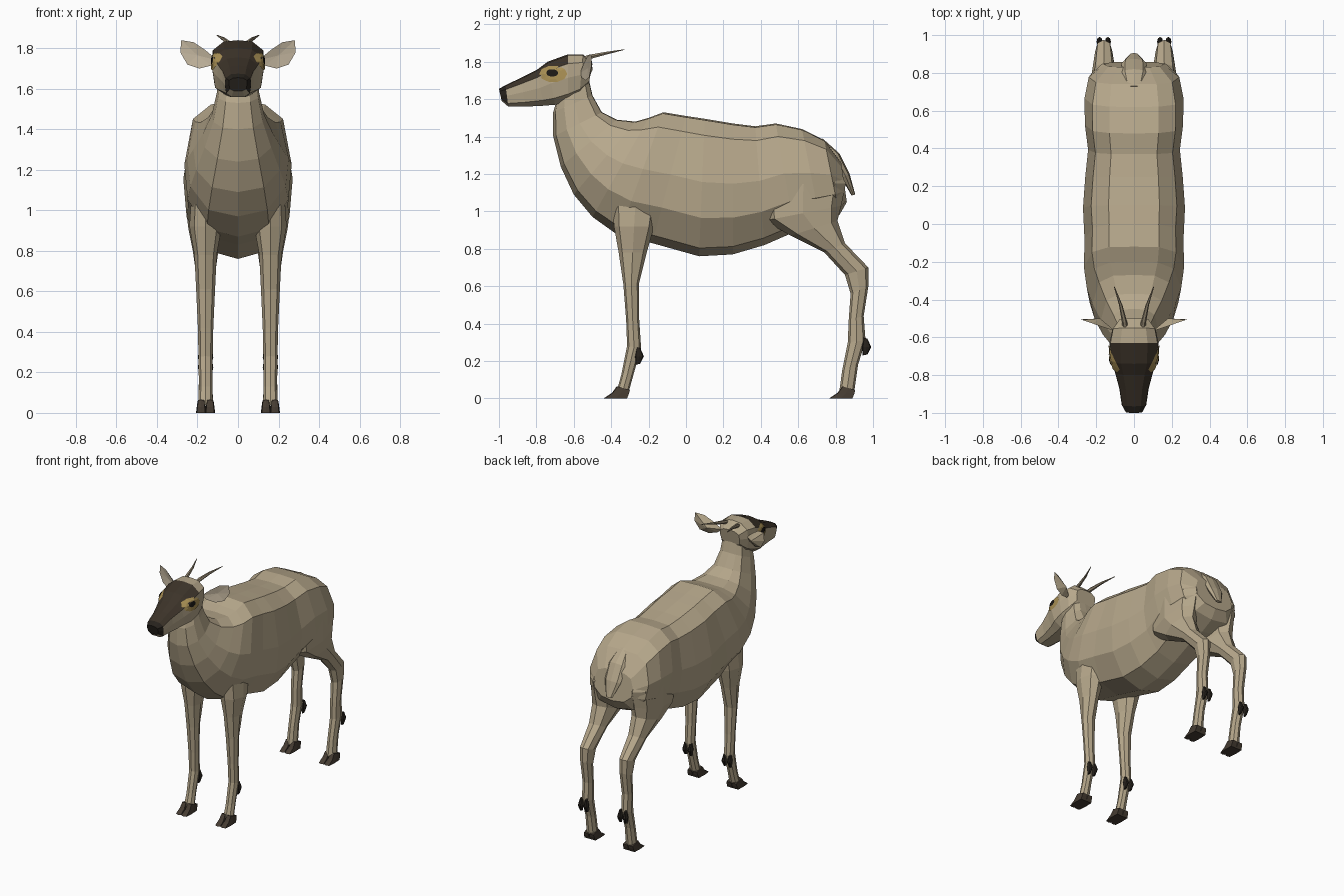
import bpy, bmesh, math
from mathutils import Vector
from mathutils.bvhtree import BVHTree

if "Cube" in bpy.data.objects:
    bpy.data.objects.remove(bpy.data.objects["Cube"], do_unlink=True)


def make_material(name, red, green, blue):
    mat = bpy.data.materials.new(name)
    mat.use_nodes = True
    colour = (red, green, blue, 1)
    mat.diffuse_color = colour
    mat.node_tree.nodes["Principled BSDF"].inputs["Base Color"].default_value = colour
    return mat


coat = make_material("tan coat", .47, .39, .26)
mask = make_material("dark brown mask", .045, .033, .022)
nose = make_material("nose black", .02, .016, .012)
hoof_brown = make_material("hoof brown", .06, .045, .032)
ochre = make_material("ochre eye patch", .40, .28, .09)
eye_black = make_material("eye black", .012, .01, .008)
ear_pale = make_material("pale inner ear", .54, .46, .34)
horn_brown = make_material("horn brown", .27, .22, .15)


def add_mesh(name, points, faces, materials, indices=None):
    """Create a flat shaded object with outward normals."""
    mesh = bpy.data.meshes.new(name)
    mesh.from_pydata(points, [], faces)
    for mat in materials:
        mesh.materials.append(mat)
    if indices:
        mesh.polygons.foreach_set("material_index", indices)
    bm = bmesh.new()
    bm.from_mesh(mesh)
    bmesh.ops.recalc_face_normals(bm, faces=bm.faces)
    bm.to_mesh(mesh)
    bm.free()
    obj = bpy.data.objects.new(name, mesh)
    bpy.context.collection.objects.link(obj)
    return obj


def loft(name, sections, profile, materials, centre=0.0, paint=None):
    """Skin rings; a section is upper y, z, lower y, z, half width, and
    the half profile holds (width factor, height factor) from top to bottom."""
    ring = profile + [(-f, t) for f, t in profile[-2:0:-1]]
    count = len(ring)
    points, faces, indices = [], [], []
    for uy, uz, ly, lz, width in sections:
        for f, t in ring:
            points.append((centre + f * width, ly + t * (uy - ly), lz + t * (uz - lz)))
    for i in range(len(sections) - 1):
        for j in range(count):
            k = (j + 1) % count
            a, b = i * count, (i + 1) * count
            faces.append((a + j, a + k, b + k, b + j))
            strip = min(j, count - 1 - j)
            indices.append(paint(i, strip) if paint else 0)
    last = len(points) - count
    faces += [tuple(range(count)), tuple(range(last, len(points)))]
    indices += [paint(-1, 0) if paint else 0, 0]
    return add_mesh(name, points, faces, materials, indices)


# Half profiles
barrel = [(0, 1), (.5, .99), (.84, .88), (1, .54), (.94, .28), (.58, .06), (0, 0)]
skull = [(0, 1), (.55, .97), (.96, .8), (1, .5), (.9, .15), (.5, 0), (0, 0)]
limb = [(0, 1), (.7, .87), (1, .5), (.7, .13), (0, 0)]
block = [(0, 1), (.8, .95), (1, .5), (.9, 0), (0, 0)]

# Neck and torso in one skin
loft("body", [
    (-.53, 1.75, -.69, 1.60, .09),
    (-.50, 1.62, -.71, 1.53, .105),
    (-.45, 1.53, -.71, 1.40, .13),
    (-.37, 1.49, -.67, 1.24, .175),
    (-.27, 1.48, -.60, 1.09, .22),
    (-.20, 1.50, -.50, .97, .25),
    (-.12, 1.53, -.36, .87, .265),
    (0, 1.51, -.18, .83, .262),
    (.10, 1.495, .07, .76, .27),
    (.25, 1.47, .25, .77, .258),
    (.37, 1.455, .42, .82, .243),
    (.48, 1.47, .58, .89, .26),
    (.62, 1.44, .72, .93, .262),
    (.74, 1.38, .82, .98, .24),
    (.83, 1.26, .86, 1.05, .16)], barrel, [coat])

# Tail
loft("tail", [
    (.73, 1.39, .72, 1.35, .045),
    (.82, 1.31, .78, 1.27, .07),
    (.875, 1.20, .83, 1.18, .065),
    (.905, 1.09, .885, 1.085, .025)], limb, [coat])


# Head with a dark mask on the upper strips and a black nose
def head_paint(segment, strip):
    if segment <= 0 and strip < 4:
        return 2
    return 1 if segment < 5 and strip < 2 else 0


head = loft("head", [
    (-1, 1.655, -.985, 1.59, .045),
    (-.965, 1.675, -.95, 1.56, .065),
    (-.88, 1.715, -.86, 1.56, .078),
    (-.80, 1.755, -.76, 1.565, .102),
    (-.74, 1.80, -.70, 1.57, .125),
    (-.63, 1.84, -.63, 1.59, .13),
    (-.55, 1.84, -.57, 1.62, .115),
    (-.50, 1.79, -.52, 1.68, .08)], skull, [coat, mask, nose], paint=head_paint)
head_tree = BVHTree.FromPolygons([v.co for v in head.data.vertices],
                                 [p.vertices for p in head.data.polygons])


def eye_plate(name, side, mat, y, z, ry, rz, lift, sides=10, rings=3):
    """Thin oval draped over the side of the head."""
    points, faces = [], []

    def drape(py, pz):
        hit = head_tree.ray_cast(Vector((side, py, pz)), Vector((-side, 0, 0)))[0]
        points.append((hit.x + side * lift, py, pz))

    drape(y, z)
    for r in range(1, rings + 1):
        for s in range(sides):
            angle = math.tau * s / sides
            drape(y + ry * r / rings * math.cos(angle), z + rz * r / rings * math.sin(angle))
    for s in range(sides):
        n = (s + 1) % sides
        faces.append((0, 1 + s, 1 + n))
        for r in range(rings - 1):
            a, b = 1 + r * sides, 1 + (r + 1) * sides
            faces.append((a + s, b + s, b + n, a + n))
    plate = add_mesh(name, points, faces, [mat])
    if plate.data.polygons[0].normal.x * side < 0:
        plate.data.flip_normals()


def ear(name, side):
    """Cupped leaf: a rim, a sunken front and a bulging back."""
    rim = [(.10, 1.74), (.16, 1.79), (.22, 1.83), (.28, 1.84),
           (.285, 1.78), (.25, 1.72), (.19, 1.70), (.13, 1.715)]
    points = [(side * x, -.60 + x / 3, z) for x, z in rim]
    points += [(side * .2, -.525, 1.765), (side * .18, -.50, 1.755)]
    count = len(rim)
    faces = [(i, (i + 1) % count, count + back) for back in (0, 1) for i in range(count)]
    add_mesh(name, points, faces, [ear_pale, coat], [0] * count + [1] * count)


def horn(name, side):
    """Tapered rod sweeping back."""
    path = [(.042, -.59, 1.80, .016), (.05, -.52, 1.825, .014),
            (.07, -.43, 1.845, .009), (.105, -.33, 1.865, .002)]
    points, faces, sides = [], [], 6
    for x, y, z, radius in path:
        for s in range(sides):
            angle = math.tau * s / sides
            points.append((side * x + radius * math.cos(angle), y, z + radius * math.sin(angle)))
    for i in range(len(path) - 1):
        for s in range(sides):
            a, n = i * sides, (s + 1) % sides
            faces.append((a + s, a + n, a + sides + n, a + sides + s))
    faces += [tuple(range(sides)), tuple(range(len(points) - sides, len(points)))]
    add_mesh(name, points, faces, [horn_brown])


def leg(name, side, x, sections, hoof_y, claw_y, claw_z):
    """Leg skin, cloven hoof and a pair of dewclaws."""
    rings = []
    for fy, fz, by, bz, width in sections:
        rings.append((fy, fz, by, bz, width))
    loft(name, rings, limb, [coat], side * x)
    for toe, offset in (("inner", -.022), ("outer", .022)):
        centre = side * (x + offset)
        loft(f"{name}_{toe}_hoof", [
            (hoof_y - .045, .065, hoof_y + .025, .045, .018),
            (hoof_y - .07, .03, hoof_y + .02, .025, .022),
            (hoof_y - .115, 0, hoof_y + .01, 0, .025)], block, [hoof_brown], centre)
        loft(f"{name}_{toe}_dewclaw", [
            (claw_y - .02, claw_z + .05, claw_y, claw_z + .045, .008),
            (claw_y - .03, claw_z, claw_y + .02, claw_z, .016),
            (claw_y - .025, claw_z - .045, claw_y, claw_z - .04, .007)],
            limb, [nose], centre)


front_sections = [
    (-.40, 1.14, -.13, 1.14, .065),
    (-.385, .92, -.17, .92, .08),
    (-.36, .78, -.21, .78, .055),
    (-.335, .61, -.25, .62, .047),
    (-.32, .42, -.25, .42, .038),
    (-.315, .28, -.24, .27, .035),
    (-.345, .13, -.28, .13, .033),
    (-.37, .04, -.305, .04, .037)]
hind_sections = [
    (.46, 1.28, .78, 1.28, .06),
    (.40, 1.14, .855, 1.15, .095),
    (.42, .95, .83, 1.03, .095),
    (.56, .87, .81, .95, .085),
    (.74, .78, .85, .83, .064),
    (.85, .66, .975, .70, .046),
    (.88, .56, .975, .60, .04),
    (.87, .42, .95, .44, .036),
    (.865, .30, .96, .31, .035),
    (.835, .15, .92, .18, .033),
    (.82, .04, .90, .04, .037)]

# Paired parts
for word, side in (("left", 1), ("right", -1)):
    leg(f"{word}_front_leg", side, .16, front_sections, -.325, -.245, .225)
    leg(f"{word}_hind_leg", side, .16, hind_sections, .88, .97, .275)
    ear(f"{word}_ear", side)
    horn(f"{word}_horn", side)
    eye_plate(f"{word}_eye_patch", side, ochre, -.71, 1.735, .075, .045, .005)
    eye_plate(f"{word}_eye", side, eye_black, -.715, 1.74, .032, .02, .009)
